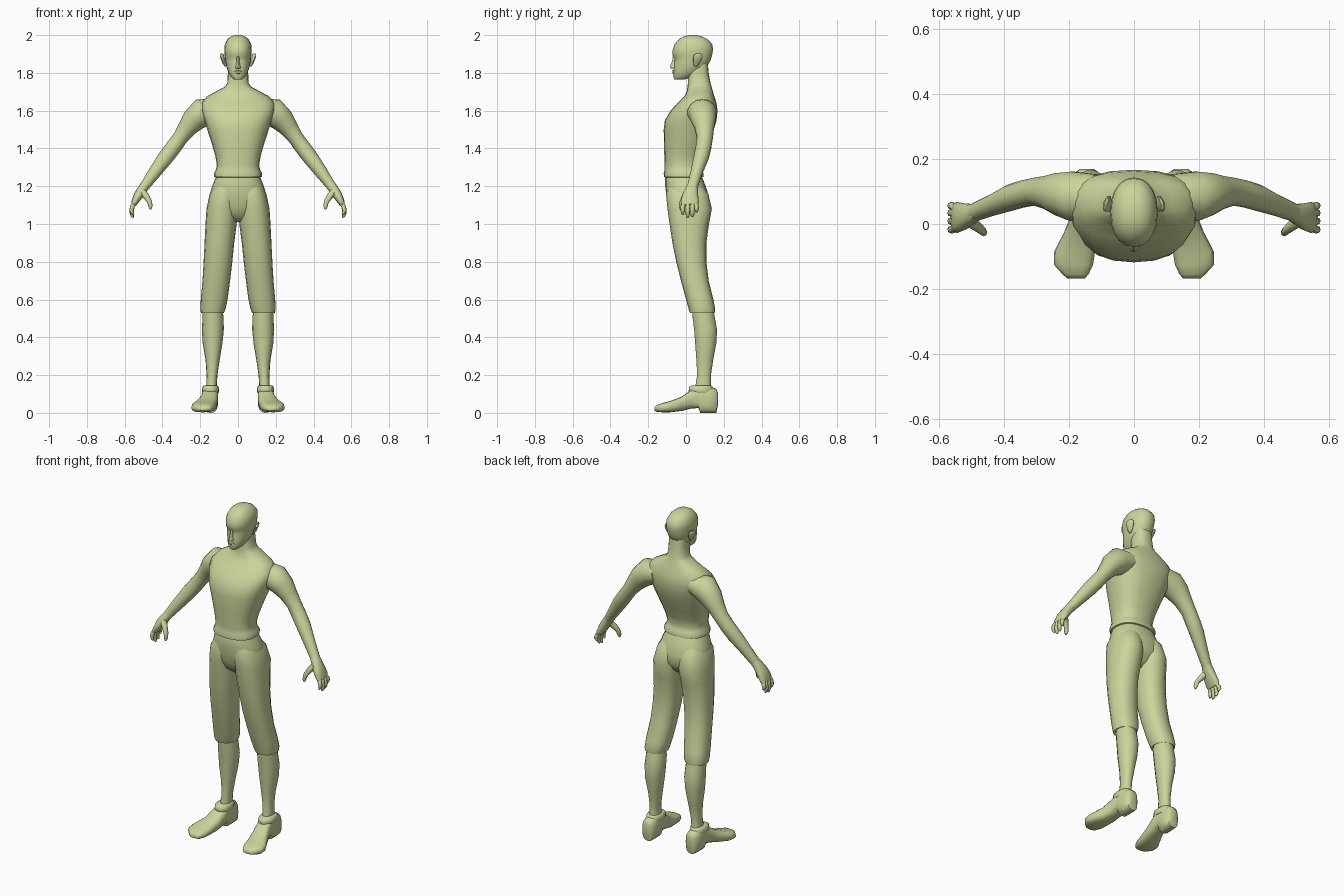
import bpy, bmesh, math
from mathutils import Vector

mat = bpy.data.materials.new("pale_olive")
mat.diffuse_color = (0.60, 0.66, 0.33, 1)


def spow(v, e):
    return math.copysign(abs(v) ** e, v)


def loft(name, rows, power=2.3, sides=16, mirror=False):
    """Skin rows of (centre, half axis u, half axis v) with superellipse rings."""
    bm = bmesh.new()
    rings = []
    for c, u, v in rows:
        ring = []
        for i in range(sides):
            a = 2 * math.pi * i / sides
            p = (Vector(c) + Vector(u) * spow(math.cos(a), 2 / power)
                 + Vector(v) * spow(math.sin(a), 2 / power))
            ring.append(bm.verts.new(p))
        rings.append(ring)
    for r, s in zip(rings, rings[1:]):
        for i in range(sides):
            j = (i + 1) % sides
            bm.faces.new((r[i], r[j], s[j], s[i]))
    bm.faces.new(rings[0])
    bm.faces.new(rings[-1])
    bmesh.ops.recalc_face_normals(bm, faces=bm.faces)
    me = bpy.data.meshes.new(name)
    bm.to_mesh(me)
    bm.free()
    me.materials.append(mat)
    ob = bpy.data.objects.new(name, me)
    bpy.context.collection.objects.link(ob)
    if mirror:
        ob.modifiers.new("Mirror", 'MIRROR').use_clip = False
    return ob


def flat(z, x0, x1, y0, y1):
    """Horizontal section."""
    return (((x0 + x1) / 2, (y0 + y1) / 2, z), ((x1 - x0) / 2, 0, 0), (0, (y1 - y0) / 2, 0))


def upright(y, x0, x1, z0, z1):
    """Section facing along y."""
    return (((x0 + x1) / 2, y, (z0 + z1) / 2), ((x1 - x0) / 2, 0, 0), (0, 0, (z1 - z0) / 2))


def centred(rows):
    return [flat(z, -w, w, y0, y1) for z, w, y0, y1 in rows]


def limb(pts):
    """Sections across a path of (x, y, z, thickness, depth along y)."""
    rows = []
    for i, (x, y, z, t, d) in enumerate(pts):
        a, b = pts[max(i - 1, 0)], pts[min(i + 1, len(pts) - 1)]
        n = Vector((b[2] - a[2], 0, a[0] - b[0])).normalized()
        rows.append(((x, y, z), n * t, (0, d, 0)))
    return rows


# torso with rolled hem, shoulders and neck
loft("torso", centred([
    (1.245, .112, -.105, .08), (1.25, .126, -.117, .092), (1.27, .127, -.118, .092),
    (1.285, .118, -.113, .082), (1.31, .112, -.113, .076), (1.36, .12, -.115, .09),
    (1.42, .137, -.117, .115), (1.5, .163, -.118, .147), (1.55, .178, -.112, .162),
    (1.6, .195, -.082, .167), (1.64, .195, -.045, .162), (1.675, .165, -.01, .15),
    (1.70, .12, .003, .143), (1.725, .072, .008, .136), (1.745, .056, .01, .13),
    (1.8, .054, .01, .12), (1.86, .05, .02, .115)]), 2.5, 20)

# head
loft("head", centred([
    (1.764, .02, -.06, -.01), (1.775, .034, -.067, .03), (1.80, .05, -.067, .075),
    (1.83, .061, -.064, .108), (1.86, .067, -.062, .127), (1.877, .069, -.06, .133),
    (1.893, .071, -.071, .138), (1.92, .073, -.071, .143), (1.95, .07, -.062, .14),
    (1.978, .056, -.038, .115), (1.993, .038, -.012, .085), (2.0, .016, .015, .055)]), 2.2, 20)
loft("nose", centred([
    (1.822, .008, -.075, -.05), (1.826, .016, -.086, -.05), (1.836, .012, -.084, -.05),
    (1.86, .008, -.074, -.05), (1.888, .007, -.07, -.05)]), 2, 8)
loft("lips", centred([
    (1.795, .008, -.069, -.05), (1.80, .02, -.074, -.045), (1.806, .022, -.071, -.045),
    (1.811, .018, -.075, -.045), (1.816, .006, -.069, -.045)]), 2, 10)
loft("ear", [
    ((.068, .05, 1.835), (.004, 0, 0), (0, .008, 0)),
    ((.074, .055, 1.85), (.007, .004, 0), (-.004, .016, 0)),
    ((.081, .062, 1.875), (.008, .004, 0), (-.008, .024, 0)),
    ((.085, .064, 1.892), (.008, .004, 0), (-.008, .023, 0)),
    ((.085, .066, 1.902), (.004, .002, 0), (-.005, .013, 0))], 2, 10, True)

# arms
loft("arm", limb([
    (.12, .085, 1.605, .06, .07), (.19, .085, 1.59, .076, .078), (.235, .092, 1.55, .064, .066),
    (.268, .097, 1.508, .051, .052), (.305, .1, 1.457, .041, .043), (.345, .092, 1.402, .042, .042),
    (.385, .08, 1.35, .041, .041), (.44, .057, 1.275, .034, .033), (.492, .036, 1.203, .026, .029)]),
    2, 14, True)

# hands
loft("palm", limb([
    (.48, .04, 1.22, .025, .027), (.502, .03, 1.19, .026, .032), (.525, .022, 1.155, .025, .042),
    (.545, .02, 1.12, .019, .048), (.553, .02, 1.1, .013, .045)]), 2.4, 12, True)
for name, y, tip in (("index_finger", -.017, 1.05), ("middle_finger", .009, 1.032),
                     ("ring_finger", .034, 1.038), ("little_finger", .056, 1.062)):
    loft(name, limb([
        (.543, .5 * y + .01, 1.125, .012, .011), (.558, y, 1.095, .012, .012),
        (.564, y, (1.095 + tip) / 2, .011, .0115), (.56, y, tip + .01, .009, .01),
        (.556, y, tip, .004, .005)]), 2, 8, True)
loft("thumb", limb([
    (.51, .012, 1.175, .02, .022), (.487, -.005, 1.148, .017, .018), (.468, -.02, 1.118, .013, .014),
    (.463, -.026, 1.092, .011, .012), (.464, -.028, 1.078, .005, .006)]), 2, 8, True)

# trousers
loft("trouser_seat", centred([
    (1.265, .11, -.105, .075), (1.25, .117, -.11, .085), (1.2, .137, -.11, .104),
    (1.15, .152, -.104, .12), (1.09, .15, -.093, .122), (1.04, .1, -.07, .09),
    (1.01, .03, -.03, .05)]), 2.4, 20)
loft("trouser_leg", [flat(*r) for r in (
    (1.21, .015, .12, -.09, .08), (1.16, -.002, .15, -.106, .118), (1.08, 0, .167, -.098, .137),
    (1.0, .007, .172, -.087, .122), (.9, .02, .177, -.072, .108), (.8, .03, .182, -.052, .108),
    (.7, .042, .188, -.027, .12), (.6, .055, .197, .0, .145), (.55, .066, .199, .014, .155),
    (.53, .074, .196, .02, .152), (.535, .085, .182, .035, .142))], 2.3, 16, True)

# bare lower legs
loft("lower_leg", [flat(*r) for r in (
    (.58, .085, .185, .03, .14), (.5, .076, .188, .034, .155), (.44, .075, .191, .042, .166),
    (.37, .082, .187, .047, .162), (.28, .097, .172, .054, .145), (.2, .109, .166, .058, .133),
    (.15, .112, .168, .05, .132), (.1, .11, .172, .045, .14))], 2.1, 14, True)

# shoes: heel block, arch and broad toe, with an ankle strap
loft("shoe", [upright(*r) for r in (
    (.169, .122, .167, .04, .105), (.16, .11, .18, 0, .128), (.12, .105, .187, 0, .142),
    (.075, .105, .187, 0, .146), (.066, .105, .188, .026, .145), (.025, .105, .195, .022, .12),
    (-.025, .11, .215, .01, .085), (-.085, .12, .246, .003, .062), (-.125, .126, .247, .003, .052),
    (-.155, .14, .22, .006, .042), (-.168, .152, .205, .012, .03))], 2.8, 16, True)
loft("ankle_strap", [
    ((c[0], c[1], z), u, v) for z, (c, u, v) in (
        (.105, flat(0, .103, .187, .02, .14)), (.115, flat(0, .1, .191, .012, .146)),
        (.138, flat(0, .102, .189, .016, .142)), (.146, flat(0, .11, .18, .03, .134)))],
    2.2, 14, True)

# smooth shading with sharp hems and soles
for ob in bpy.context.scene.objects:
    ob.select_set(True)
    bpy.context.view_layer.objects.active = ob
bpy.ops.object.shade_smooth_by_angle(angle=math.radians(50))
